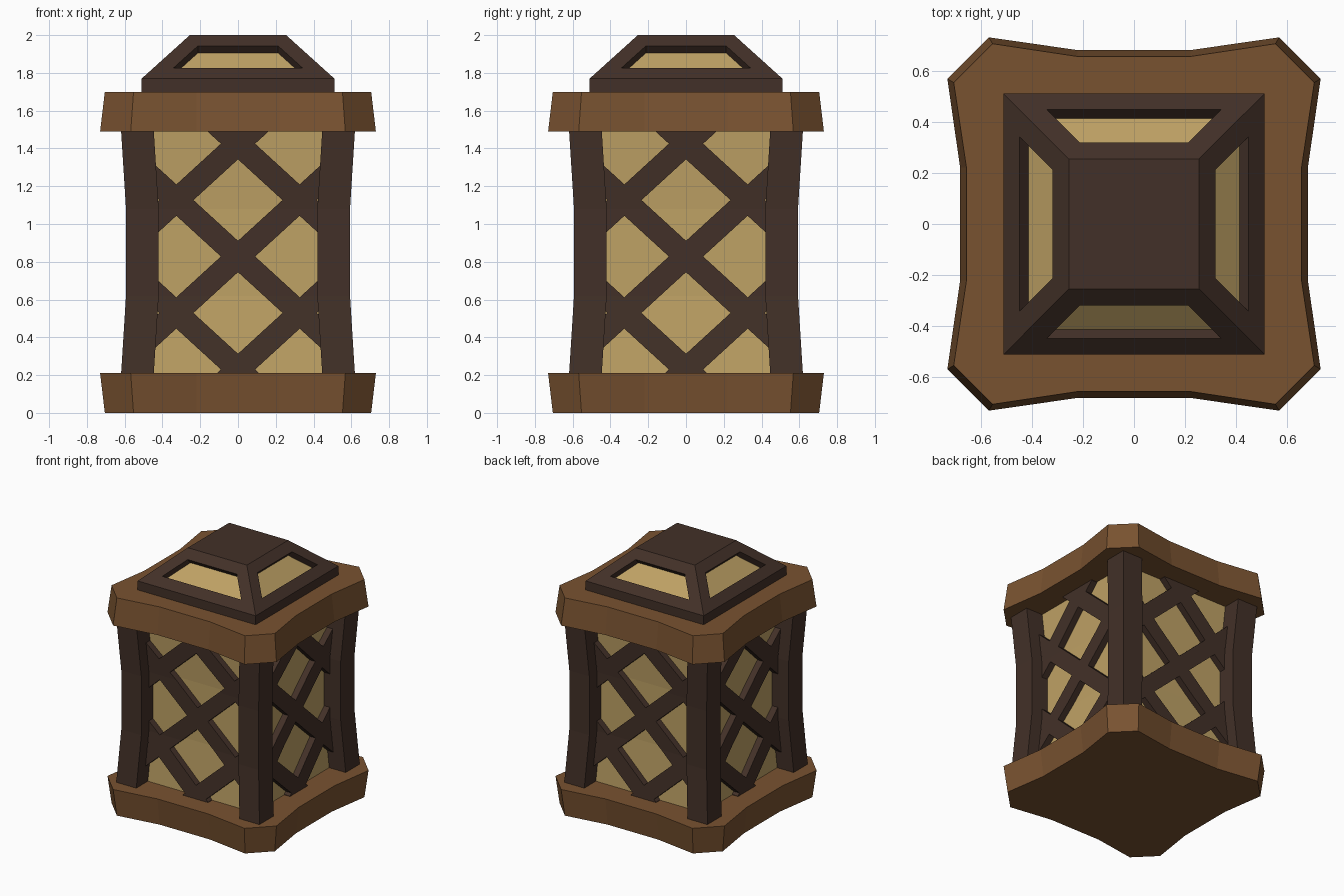
import bpy, bmesh
from math import pi
from mathutils import Matrix

if "Cube" in bpy.data.objects:
    bpy.data.objects.remove(bpy.data.objects["Cube"])


def material(name, rgb):
    m = bpy.data.materials.new(name)
    m.diffuse_color = (*rgb, 1)
    m.use_nodes = True
    m.node_tree.nodes["Principled BSDF"].inputs["Base Color"].default_value = m.diffuse_color
    return m


WOOD = material("warm_wood", (0.19, 0.085, 0.03))
DARK = material("dark_wood", (0.055, 0.03, 0.021))
GLASS = material("amber_pane", (0.52, 0.36, 0.13))

# Gentle waist shared by posts, panes and lattice: (height, outward flare)
WAIST = [(0.19, 0.027), (0.62, 0.0), (1.08, 0.0), (1.51, 0.027)]


def flare(z):
    if z < 0.62:
        return 0.027 * (0.62 - z) / 0.43
    return 0.027 * max(0, z - 1.08) / 0.43


def finish(bm, name, *mats):
    bmesh.ops.recalc_face_normals(bm, faces=bm.faces)
    me = bpy.data.meshes.new(name)
    bm.to_mesh(me)
    bm.free()
    for m in mats:
        me.materials.append(m)
    ob = bpy.data.objects.new(name, me)
    bpy.context.collection.objects.link(ob)
    return ob


def loft(rings):
    """Closed solid through a stack of equal-length (points, z) outlines."""
    bm = bmesh.new()
    loops = [[bm.verts.new((x, y, z)) for x, y in pts] for pts, z in rings]
    n = len(loops[0])
    for a, b in zip(loops, loops[1:]):
        for i in range(n):
            j = (i + 1) % n
            bm.faces.new((a[i], a[j], b[j], b[i]))
    bm.faces.new(loops[0])
    bm.faces.new(loops[-1])
    bmesh.ops.recalc_face_normals(bm, faces=bm.faces)
    return bm


def rect(a, b):
    return [(a, a), (b, a), (b, b), (a, b)]


def slab_outline(mid, corner, near):
    """Concave-sided square with clipped corners."""
    quarter = [(0.22, mid), (near, corner), (corner, near), (mid, 0.22)]
    pts = []
    for _ in range(4):
        pts += quarter
        quarter = [(y, -x) for x, y in quarter]
    return pts


# Base and top slabs
narrow, wide = slab_outline(0.655, 0.705, 0.553), slab_outline(0.68, 0.73, 0.568)
finish(loft([(narrow, 0), (wide, 0.21)]), "base_slab", WOOD)
finish(loft([(wide, 1.49), (narrow, 1.70)]), "top_slab", WOOD)

# Glowing core behind the lattice
finish(loft([(rect(-0.45 - f, 0.45 + f), z) for z, f in WAIST]), "amber_panes", GLASS)

# Corner posts
for i in range(4):
    post = loft([(rect(0.42 + f, 0.593 + f), z) for z, f in WAIST])
    bmesh.ops.rotate(post, verts=post.verts, matrix=Matrix.Rotation(i * pi / 2, 3, 'Z'))
    finish(post, f"corner_post_{i + 1}", DARK)

# Diagonal lattice on each side
SLOPE, HALF, Z0, Z1, XMAX = 0.915, 0.083, 0.13, 1.57, 0.47


def lattice():
    bm = bmesh.new()
    for c in (0.23, 0.828, 1.425):
        for s in (SLOPE, -SLOPE):
            ends = sorted(((Z0 - c) / s, (Z1 - c) / s))
            x0, x1 = max(-XMAX, ends[0]), min(XMAX, ends[1])
            outline = [(x0, c + s * x0 - HALF), (x1, c + s * x1 - HALF),
                       (x1, c + s * x1 + HALF), (x0, c + s * x0 + HALF)]
            front = [bm.verts.new((x, -0.50, z)) for x, z in outline]
            back = [bm.verts.new((x, -0.44, z)) for x, z in outline]
            bm.faces.new(front)
            bm.faces.new(back[::-1])
            for i in range(4):
                j = (i + 1) % 4
                bm.faces.new((front[j], front[i], back[i], back[j]))
    # crease the bars where the waist bends
    for z in (0.62, 1.08):
        bmesh.ops.bisect_plane(bm, geom=bm.verts[:] + bm.edges[:] + bm.faces[:],
                               plane_co=(0, 0, z), plane_no=(0, 0, 1))
    for v in bm.verts:
        v.co.y -= flare(v.co.z)
    return bm


for i, side in enumerate(("front", "right", "back", "left")):
    bars = lattice()
    bmesh.ops.rotate(bars, verts=bars.verts, matrix=Matrix.Rotation(i * pi / 2, 3, 'Z'))
    finish(bars, f"{side}_lattice", DARK)

# Roof cap with a recessed pane in each slope
roof = loft([(rect(-0.51, 0.51), 1.69), (rect(-0.51, 0.51), 1.77), (rect(-0.255, 0.255), 2.0)])
slopes = [f for f in roof.faces if 0.3 < f.normal.z < 0.95]
bmesh.ops.inset_individual(roof, faces=slopes, thickness=0.085, use_even_offset=True)
bmesh.ops.inset_individual(roof, faces=slopes, thickness=0.0005, depth=-0.05, use_even_offset=True)
for f in slopes:
    f.material_index = 1
finish(roof, "roof_cap", DARK, GLASS)
